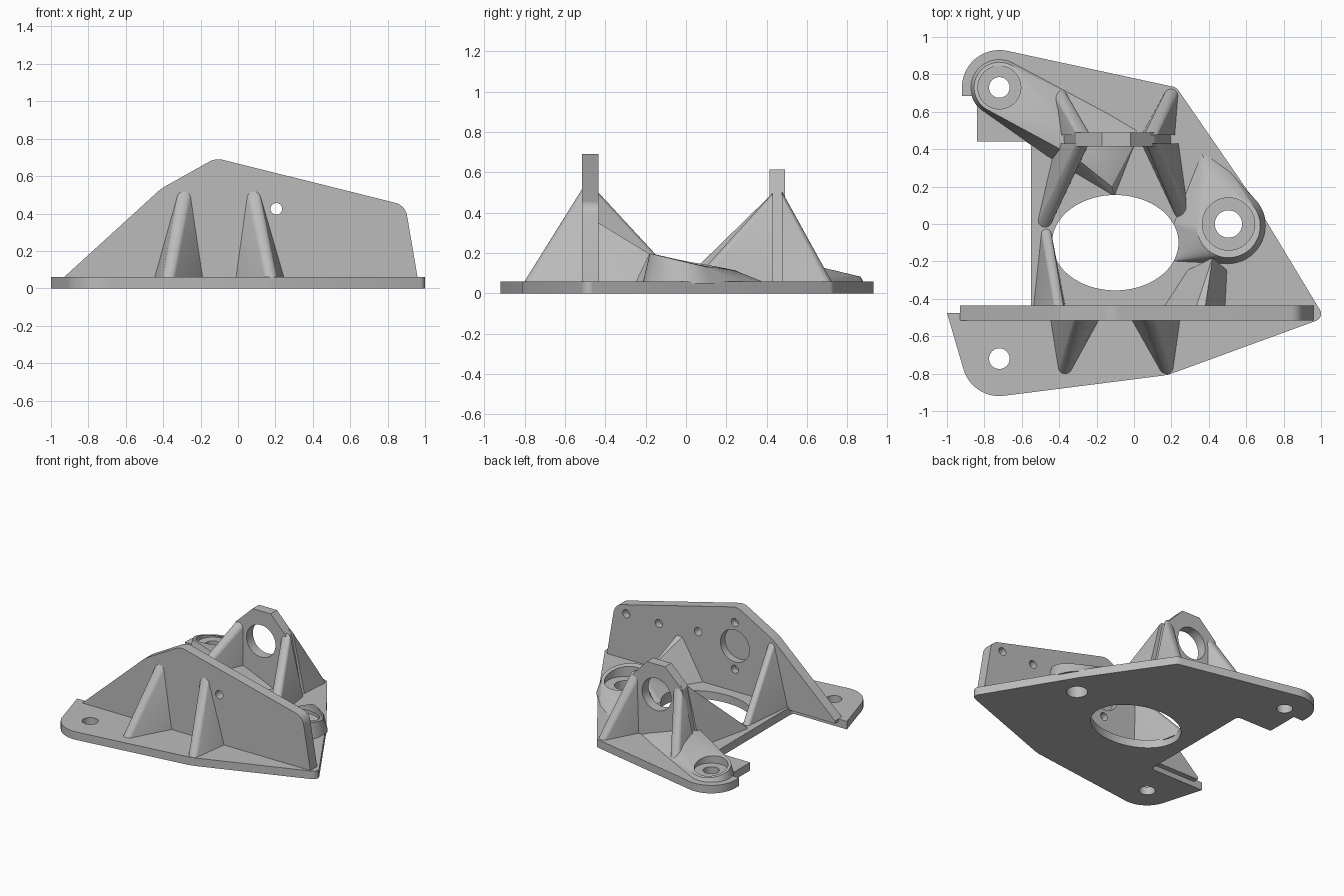
import bpy, bmesh
from math import sin, cos, pi, radians

cube = bpy.data.objects.get("Cube")
if cube:
    bpy.data.objects.remove(cube, do_unlink=True)

grey = bpy.data.materials.new("machined_grey")
grey.use_nodes = True
grey.diffuse_color = (0.5, 0.5, 0.5, 1)
grey.node_tree.nodes["Principled BSDF"].inputs["Base Color"].default_value = (0.5, 0.5, 0.5, 1)

T = 0.06                      # base thickness
FRONT, BACK = -0.435, -0.515  # faces of the front wall
parts = []


def finish(name, bm):
    bmesh.ops.recalc_face_normals(bm, faces=bm.faces)
    me = bpy.data.meshes.new(name)
    bm.to_mesh(me)
    bm.free()
    me.materials.append(grey)
    ob = bpy.data.objects.new(name, me)
    bpy.context.collection.objects.link(ob)
    return ob


def prism(name, pts, lo, hi, upright=False):
    """Extrude an outline along z, or along y when upright."""
    bm = bmesh.new()
    vs = [bm.verts.new((a, lo, b) if upright else (a, b, lo)) for a, b in pts]
    f = bm.faces.new(vs)
    r = bmesh.ops.extrude_face_region(bm, geom=[f])
    d = (0, hi - lo, 0) if upright else (0, 0, hi - lo)
    bmesh.ops.translate(bm, vec=d, verts=[v for v in r["geom"] if isinstance(v, bmesh.types.BMVert)])
    return finish(name, bm)


def hull(name, pts):
    bm = bmesh.new()
    for p in pts:
        bm.verts.new(p)
    r = bmesh.ops.convex_hull(bm, input=bm.verts)
    junk = {g for g in r["geom_interior"] + r["geom_unused"] if isinstance(g, bmesh.types.BMVert)}
    bmesh.ops.delete(bm, geom=list(junk), context="VERTS")
    bmesh.ops.dissolve_limit(bm, angle_limit=radians(0.5), verts=bm.verts, edges=bm.edges)
    ob = finish(name, bm)
    parts.append(ob)
    return ob


def arc(cx, cy, rx, ry=None, a0=0, a1=360, n=48):
    ry = ry or rx
    full = a1 - a0 == 360
    k = n if full else n - 1
    return [(cx + rx * cos(radians(a0 + (a1 - a0) * i / k)),
             cy + ry * sin(radians(a0 + (a1 - a0) * i / k))) for i in range(n)]


def cut(ob, cutters):
    for c in cutters:
        m = ob.modifiers.new("cut", "BOOLEAN")
        m.operation, m.solver, m.object = "DIFFERENCE", "EXACT", c
    dg = bpy.context.evaluated_depsgraph_get()
    ob.data = bpy.data.meshes.new_from_object(ob.evaluated_get(dg))
    ob.modifiers.clear()


def rib(name, foot, top, base, wall_y, r=0.037):
    """Tapered gusset with a rounded ridge from foot (x, y) to top (x, z)."""
    side = 1 if foot[1] > wall_y else -1
    y = wall_y - side * 0.015
    pts = [(a, b, T) for a, b in arc(foot[0], foot[1], r, n=24)]
    pts += [(a, y, b) for a, b in arc(top[0], top[1], r, n=24)]
    pts += [(x, y, T) for x in base]
    hull(name, [(px, py, pz - (0.01 if pz == T else 0)) for px, py, pz in pts])


# Base plate
outline = [(-1, -0.475)]
outline += arc(-0.58, -0.445, 0.03, a0=-90, a1=0, n=6)
outline += arc(-0.58, 0.41, 0.03, a0=0, a1=90, n=6)
outline += [(-0.84, 0.44), (-0.84, 0.685), (-0.92, 0.685)]
outline += arc(-0.72, 0.73, 0.2, a0=180, a1=78, n=20)
outline += arc(0.2, 0.69, 0.045, a0=78, a1=32, n=5)
outline += [(0.62, 0.16)]
outline += arc(0.96, -0.48, 0.04, a0=30, a1=-68, n=8)
outline += [(0.2, -0.8), (0.16, -0.81)]
outline += arc(-0.72, -0.72, 0.2, a0=-82, a1=-162, n=16)
base = prism("base_plate", outline, 0, T)
parts.append(base)

# Front wall
wall = [(-0.93, 0.04), (-0.93, T), (-0.42, 0.525), (-0.39, 0.545)]
wall += arc(-0.105, 0.59, 0.1, a0=120, a1=76, n=8)
wall += arc(0.82, 0.375, 0.085, a0=76, a1=8, n=10)
wall += [(0.96, T), (0.96, 0.04)]
front_wall = prism("front_wall", wall, BACK, FRONT, True)
parts.append(front_wall)

# Rear wall
rear = [(-0.4, 0.04), (-0.31, 0.48), (-0.17, 0.615), (-0.02, 0.615), (0.11, 0.48), (0.2, 0.04)]
rear_wall = prism("rear_wall", rear, 0.415, 0.49, True)
parts.append(rear_wall)

# Gussets
rib("front_gusset_right", (-0.37, -0.77), (-0.285, 0.505), (-0.45, -0.18), BACK)
rib("front_gusset_left", (0.175, -0.77), (0.08, 0.505), (-0.02, 0.25), BACK)
rib("inner_gusset_right", (-0.47, -0.045), (-0.4, 0.49), (-0.54, -0.365), FRONT, 0.027)
rib("rear_gusset_right", (-0.4, 0.69), (-0.27, 0.47), (-0.42, -0.24), 0.49)
rib("rear_gusset_left", (0.2, 0.69), (0.09, 0.47), (0.04, 0.22), 0.49)
rib("centre_gusset_right", (-0.48, 0.01), (-0.28, 0.46), (-0.42, -0.24), 0.415)
rib("centre_gusset_left", (0.255, 0.06), (0.1, 0.46), (0.04, 0.24), 0.415)

# Side boss with its tilted rim, and the web tying it to the front wall
L = 0.05
side_boss = hull("side_boss",
                 [(x, y, L) for x, y in arc(0.5, -0.01, 0.205)]
                 + [(x, y, 0.155 - 0.24 * y) for x, y in arc(0.505, -0.01, 0.17)]
                 + [(0.2, -0.2, L), (0.2, 0.0, L), (0.36, 0.4, L), (0.5, 0.3, L), (0.4, 0.24, 0.115)])
side_web = hull("side_web", [(0.15, -0.45, L), (0.49, -0.45, L), (0.5, -0.25, L), (0.28, -0.25, L),
                             (0.33, -0.45, 0.36), (0.38, -0.45, 0.36), (0.42, -0.18, 0.195)])

# Corner boss and the strut running to the rear wall
corner_boss = hull("corner_boss",
                   [(x, y, L) for x, y in arc(-0.72, 0.73, 0.155)]
                   + [(x, y, 0.11 - 0.2 * (y - 0.73)) for x, y in arc(-0.72, 0.73, 0.135)]
                   + [(-0.42, 0.33, L), (-0.1, 0.14, L), (0.04, 0.5, L),
                      (-0.32, 0.36, 0.18), (-0.26, 0.46, 0.18), (-0.12, 0.2, 0.1)])

# Bores, pockets and the large oval opening
oval = prism("oval_cutter", arc(-0.1, -0.1, 0.338, 0.255, n=72), -0.1, 0.9)
flange_bore = prism("flange_bore_cutter", arc(-0.72, -0.72, 0.055), -0.1, 0.3)
corner_bore = prism("corner_bore_cutter", arc(-0.72, 0.73, 0.055), -0.1, 0.5)
side_bore = prism("side_bore_cutter", arc(0.505, 0, 0.073), -0.1, 0.5)
corner_pocket = prism("corner_pocket_cutter", arc(-0.72, 0.73, 0.115), 0.08, 0.5)
side_pocket = prism("side_pocket_cutter", arc(0.505, 0, 0.14), 0.11, 0.6)
rear_bore = prism("rear_bore_cutter", arc(-0.1, 0.39, 0.12), 0.3, 0.6, True)
wall_pocket = prism("wall_pocket_cutter", arc(-0.1, 0.4, 0.12), -0.49, -0.3, True)
pin_hole = prism("pin_hole_cutter", arc(0.205, 0.425, 0.031, n=24), -0.7, -0.3, True)
blind = [prism("blind_hole_cutter", arc(x, z, 0.03, n=24), -0.485, -0.3, True)
         for x, z in [(0.8, 0.4), (0.53, 0.4), (-0.1, 0.575), (-0.1, 0.225)]]

cut(base, [oval, flange_bore, corner_bore, side_bore])
cut(front_wall, [wall_pocket, pin_hole] + blind)
cut(rear_wall, [rear_bore])
cut(side_boss, [oval, side_pocket, side_bore])
cut(side_web, [oval, side_pocket])
cut(corner_boss, [oval, corner_pocket, corner_bore, rear_bore])
for c in [oval, flange_bore, corner_bore, side_bore, corner_pocket, side_pocket,
          rear_bore, wall_pocket, pin_hole] + blind:
    bpy.data.objects.remove(c, do_unlink=True)

# Shading
bpy.ops.object.select_all(action="DESELECT")
for ob in parts:
    ob.select_set(True)
bpy.context.view_layer.objects.active = base
bpy.ops.object.shade_smooth_by_angle(angle=radians(25))
